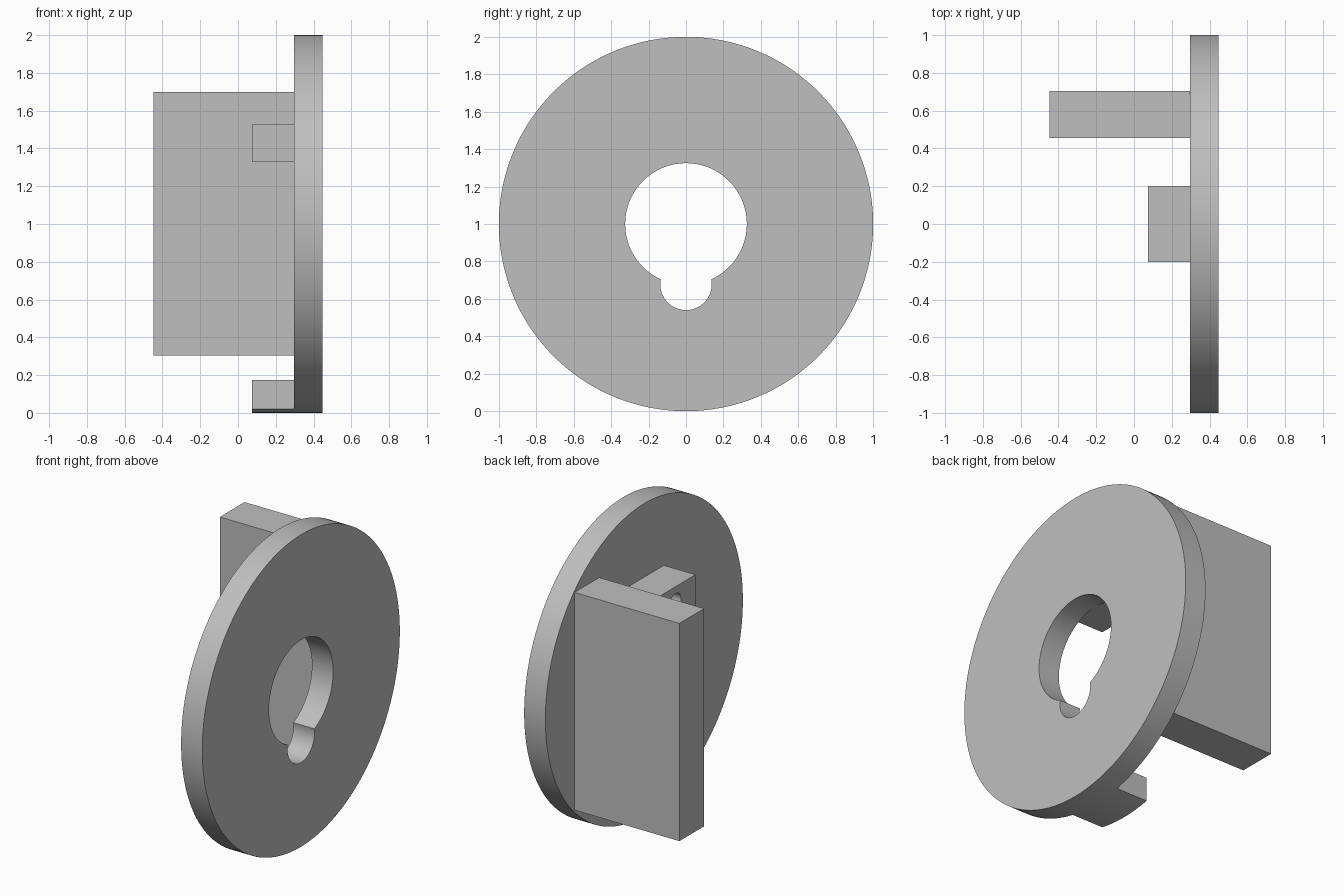
import bpy
import math

old = bpy.data.objects.get("Cube")
if old:
    bpy.data.objects.remove(old, do_unlink=True)

grey = bpy.data.materials.new("plain_grey")
grey.use_nodes = True
GREY = (0.52, 0.52, 0.52, 1)
grey.diffuse_color = GREY
grey.node_tree.nodes["Principled BSDF"].inputs["Base Color"].default_value = GREY


def box(name, low, high):
    """Box between two opposite corners."""
    bpy.ops.mesh.primitive_cube_add(
        size=1, location=[(a + b) / 2 for a, b in zip(low, high)])
    ob = bpy.context.object
    ob.scale = [b - a for a, b in zip(low, high)]
    return finish(ob, name)


def disc(name, x0, x1, z, radius, sides=128):
    """Cylinder lying along x, centred on y = 0."""
    bpy.ops.mesh.primitive_cylinder_add(
        vertices=sides, radius=radius, depth=x1 - x0,
        location=((x0 + x1) / 2, 0, z), rotation=(0, math.pi / 2, 0))
    return finish(bpy.context.object, name)


def finish(ob, name):
    ob.name = name
    ob.data.materials.append(grey)
    bpy.ops.object.transform_apply(location=True, rotation=True, scale=True)
    return ob


def combine(ob, cutter, operation):
    """Apply a boolean and drop the cutter."""
    mod = ob.modifiers.new("cut", "BOOLEAN")
    mod.object = cutter
    mod.operation = operation
    mod.solver = "EXACT"
    bpy.ops.object.select_all(action="DESELECT")
    bpy.context.view_layer.objects.active = ob
    ob.select_set(True)
    bpy.ops.object.modifier_apply(modifier=mod.name)
    bpy.data.objects.remove(cutter, do_unlink=True)


FACE, OUTER = 0.297, 0.447     # inner and outer faces of the plate
LUG = 0.073                    # free end of the small lugs

# Round plate with keyhole opening
plate = disc("round_plate", FACE, OUTER, 1, 1, 192)
combine(plate, disc("bore_cutter", 0.2, 0.6, 1, 0.325), "DIFFERENCE")
combine(plate, disc("slot_cutter", 0.1, 0.7, 0.677, 0.137, 96), "DIFFERENCE")

# Long block standing off the plate
box("long_block", (-0.447, 0.455, 0.305), (FACE, 0.705, 1.7))

# Upper lug with a blind round hole in its free end
upper = box("upper_lug", (LUG, -0.2, 1.328), (FACE, 0.2, 1.528))
combine(upper, disc("hole_cutter", 0, FACE - 0.01, 1.428, 0.055, 48), "DIFFERENCE")

# Lower lug, its underside following the plate rim
lower = box("lower_lug", (LUG, -0.2, -0.05), (FACE, 0.2, 0.175))
combine(lower, disc("rim_cutter", -0.2, 0.6, 1, 1, 192), "INTERSECT")

# Smooth round walls, crisp edges
for ob in (plate, upper, lower):
    bpy.ops.object.select_all(action="DESELECT")
    bpy.context.view_layer.objects.active = ob
    ob.select_set(True)
    bpy.ops.object.shade_smooth_by_angle(angle=math.radians(30))
